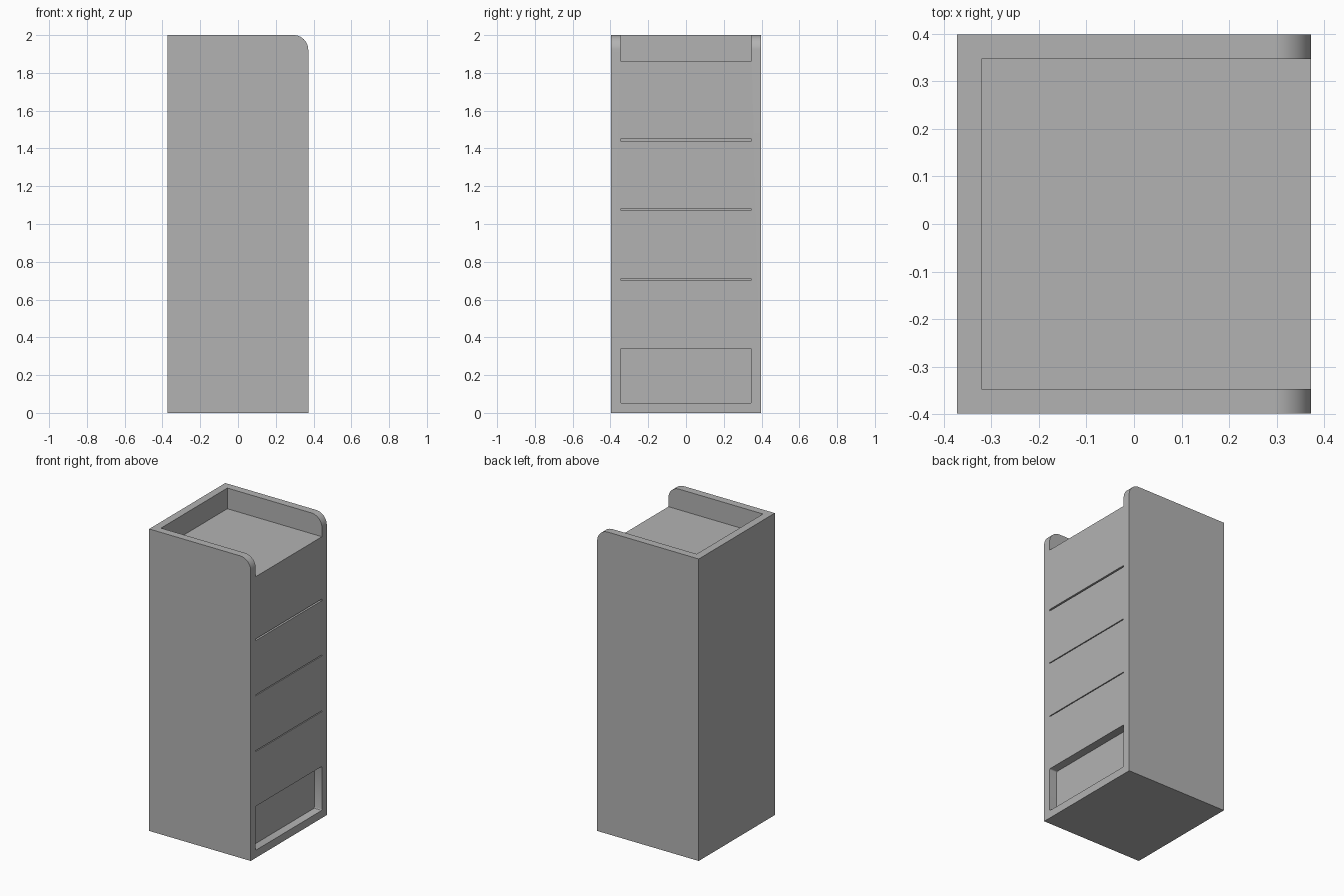
import bpy, bmesh, math

HX, HY, HEIGHT = 0.372, 0.398, 2.0   # half depth, half width, height
WALL = 0.051
INNER = HY - WALL
RADIUS = 0.078

old = bpy.data.objects.get("Cube")
if old:
    bpy.data.objects.remove(old, do_unlink=True)

grey = bpy.data.materials.new("plain grey")
grey.use_nodes = True
grey.diffuse_color = (0.45, 0.45, 0.45, 1)
grey.node_tree.nodes["Principled BSDF"].inputs["Base Color"].default_value = grey.diffuse_color


def extrude_profile(name, points, y0, y1):
    """Extrude an x-z outline along y."""
    bm = bmesh.new()
    face = bm.faces.new([bm.verts.new((x, y0, z)) for x, z in points])
    out = bmesh.ops.extrude_face_region(bm, geom=[face])
    moved = [v for v in out["geom"] if isinstance(v, bmesh.types.BMVert)]
    bmesh.ops.translate(bm, verts=moved, vec=(0, y1 - y0, 0))
    bmesh.ops.recalc_face_normals(bm, faces=bm.faces)
    mesh = bpy.data.meshes.new(name)
    bm.to_mesh(mesh)
    bm.free()
    mesh.materials.append(grey)
    obj = bpy.data.objects.new(name, mesh)
    bpy.context.collection.objects.link(obj)
    return obj


def cut_box(target, name, x0, x1, z0, z1, corner=0.0):
    """Subtract a box spanning the inner width, with optional rounded corners."""
    cutter = extrude_profile(name, [(x0, z0), (x1, z0), (x1, z1), (x0, z1)], -INNER, INNER)
    if corner:
        bm = bmesh.new()
        bm.from_mesh(cutter.data)
        along_x = [e for e in bm.edges if abs(e.verts[0].co.x - e.verts[1].co.x) > 0.01]
        bmesh.ops.bevel(bm, geom=along_x, offset=corner, segments=3, profile=0.5, affect='EDGES')
        bm.to_mesh(cutter.data)
        bm.free()
    cutter.hide_render = True
    mod = target.modifiers.new(name, 'BOOLEAN')
    mod.operation = 'DIFFERENCE'
    mod.solver = 'EXACT'
    mod.object = cutter
    bpy.context.view_layer.objects.active = target
    bpy.ops.object.modifier_apply(modifier=name)
    bpy.data.objects.remove(cutter, do_unlink=True)


# Cabinet body: side outline with a rounded top corner on the drawer side
outline = [(-HX, 0), (HX, 0)]
for i in range(17):
    a = math.pi / 2 * i / 16
    outline.append((HX - RADIUS + RADIUS * math.cos(a), HEIGHT - RADIUS + RADIUS * math.sin(a)))
outline.append((-HX, HEIGHT))
body = extrude_profile("cabinet_body", outline, -HY, HY)

# Open tray on top, open niche at the bottom
cut_box(body, "top_tray", -HX + WALL, HX + 0.2, 1.863, HEIGHT + 0.2)
cut_box(body, "bottom_niche", HX - 0.055, HX + 0.1, 0.051, 0.342, corner=0.008)

# Thin gaps between the drawer fronts
for i, (z, gap) in enumerate([(0.707, 0.006), (1.077, 0.006), (1.445, 0.011)]):
    cut_box(body, f"drawer_gap_{i}", HX - 0.05, HX + 0.1, z - gap / 2, z + gap / 2)

# Smooth the rounded corner, keep the other edges sharp
bpy.ops.object.select_all(action='DESELECT')
body.select_set(True)
bpy.context.view_layer.objects.active = body
bpy.ops.object.shade_smooth_by_angle(angle=math.radians(30))
